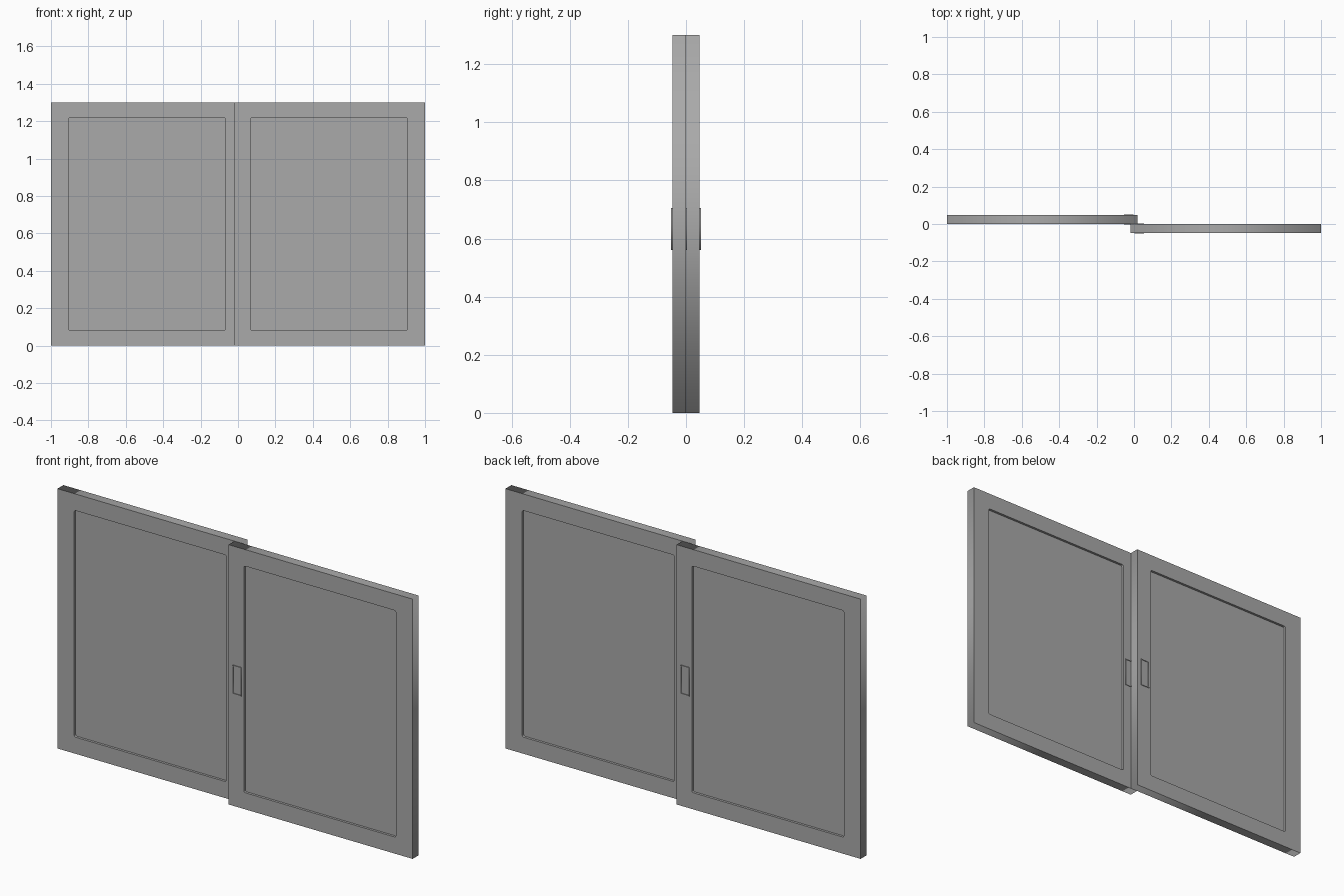
import bpy
from math import sin, cos, pi

cube = bpy.data.objects.get("Cube")
if cube:
    bpy.data.objects.remove(cube, do_unlink=True)

HEIGHT, THICK = 1.3, 0.047
RECESS, RIM = 0.012, 0.004

grey = bpy.data.materials.new("plain grey")
grey.use_nodes = True
grey.diffuse_color = (0.4, 0.4, 0.4, 1)
grey.node_tree.nodes["Principled BSDF"].inputs["Base Color"].default_value = grey.diffuse_color


def rect(x0, x1, z0, z1, radius=0):
    """Outline of a rectangle, with rounded corners if a radius is given."""
    if not radius:
        return [(x1, z1), (x0, z1), (x0, z0), (x1, z0)]
    corners = [(x1 - radius, z1 - radius), (x0 + radius, z1 - radius),
               (x0 + radius, z0 + radius), (x1 - radius, z0 + radius)]
    return [(cx + radius * cos(a), cz + radius * sin(a))
            for i, (cx, cz) in enumerate(corners)
            for a in [(i + k / 3) * pi / 2 for k in range(4)]]


def slab(name, outlines, y0, y1):
    """Extrude outlines in the xz plane between two depths; inner ones become holes."""
    curve = bpy.data.curves.new(name, "CURVE")
    curve.dimensions = "2D"
    curve.fill_mode = "BOTH"
    curve.extrude = abs(y1 - y0) / 2
    for points in outlines:
        spline = curve.splines.new("POLY")
        spline.points.add(len(points) - 1)
        for p, (x, z) in zip(spline.points, points):
            p.co = (x, z, 0, 1)
        spline.use_cyclic_u = True
    curve.materials.append(grey)
    obj = bpy.data.objects.new(name, curve)
    bpy.context.collection.objects.link(obj)
    obj.rotation_euler.x = pi / 2
    obj.location.y = (y0 + y1) / 2
    bpy.ops.object.select_all(action="DESELECT")
    obj.select_set(True)
    bpy.context.view_layer.objects.active = obj
    bpy.ops.object.convert(target="MESH")
    return bpy.context.object


def pane(side, s):
    """One sliding pane; s = 1 is in front on +x, s = -1 is its half-turn copy."""
    def span(a, b):
        return min(s * a, s * b), max(s * a, s * b)

    outer = span(-0.019, 1.0)
    opening = span(0.066, 0.907)
    grip = span(0.004, 0.053)
    grip_hole = span(0.008, 0.049)
    near, far = -s * THICK, 0

    # Frame with a rounded opening, and the sunken panel inside it
    slab(side + "_frame", [rect(*outer, 0, HEIGHT),
                           rect(*opening, 0.083, 1.217, 0.008)], near, far)
    slab(side + "_panel", [rect(opening[0] - 0.01, opening[1] + 0.01, 0.073, 1.227)],
         near + s * RECESS, far - s * RECESS)

    # Raised finger-pull rims on both faces
    rim = [rect(*grip, 0.56, 0.705), rect(*grip_hole, 0.565, 0.7)]
    slab(side + "_outer_pull", rim, near - s * RIM, near)
    slab(side + "_inner_pull", rim, far, far + s * RIM)


pane("left", 1)
pane("right", -1)
